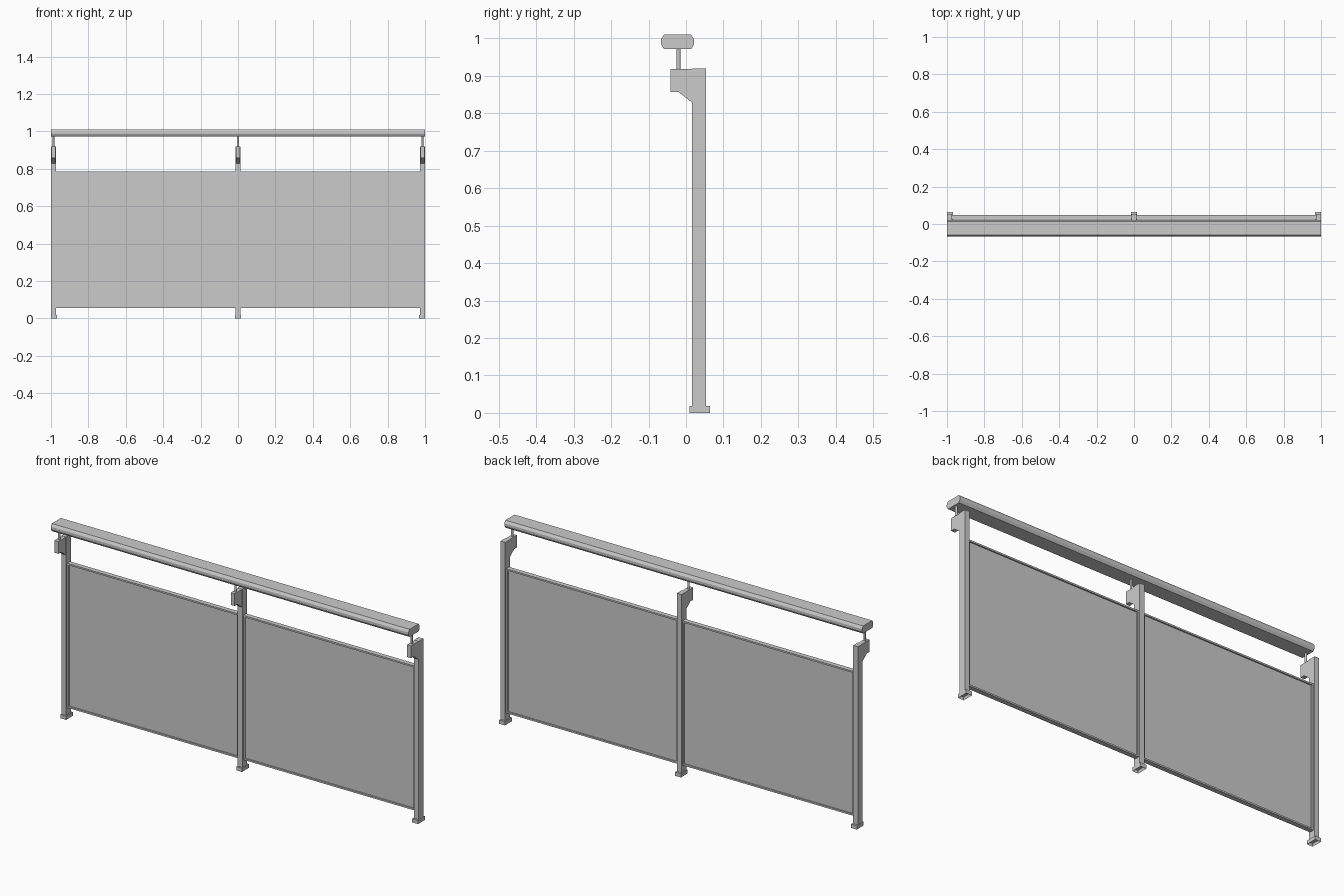
import bpy, bmesh
from mathutils import Vector

if "Cube" in bpy.data.objects:
    bpy.data.objects.remove(bpy.data.objects["Cube"])

grey = bpy.data.materials.new("light grey")
grey.diffuse_color = (0.6, 0.6, 0.6, 1)
grey.use_nodes = True
grey.node_tree.nodes["Principled BSDF"].inputs["Base Color"].default_value = grey.diffuse_color


def finish(bm, name):
    bmesh.ops.recalc_face_normals(bm, faces=bm.faces)
    mesh = bpy.data.meshes.new(name)
    bm.to_mesh(mesh)
    bm.free()
    mesh.materials.append(grey)
    obj = bpy.data.objects.new(name, mesh)
    bpy.context.collection.objects.link(obj)
    return obj


def prism(name, profile, x0, x1):
    """Extrude a (y, z) profile along x."""
    bm = bmesh.new()
    face = bm.faces.new([bm.verts.new((x0, y, z)) for y, z in profile])
    new = bmesh.ops.extrude_face_region(bm, geom=[face])["geom"]
    bmesh.ops.translate(bm, vec=Vector((x1 - x0, 0, 0)),
                        verts=[v for v in new if isinstance(v, bmesh.types.BMVert)])
    return finish(bm, name)


def box(name, x0, x1, y0, y1, z0, z1):
    return prism(name, [(y0, z0), (y1, z0), (y1, z1), (y0, z1)], x0, x1)


def base_shoe(name, x):
    """Foot with a shallow cavity underneath."""
    bm = bmesh.new()
    bmesh.ops.create_cube(bm, size=1)
    bmesh.ops.scale(bm, vec=(0.032, 0.055, 0.019), verts=bm.verts)
    bmesh.ops.translate(bm, vec=(x, 0.0365, 0.0095), verts=bm.verts)
    bottom = min(bm.faces, key=lambda f: f.calc_center_median().z)
    bmesh.ops.inset_region(bm, faces=[bottom], thickness=0.006)
    bmesh.ops.translate(bm, vec=(0, 0, 0.012), verts=bottom.verts)
    return finish(bm, name)


# Handrail with chamfered edges
prism("handrail", [(-0.059, 0.972), (0.014, 0.972), (0.022, 0.985), (0.022, 0.997),
                   (0.014, 1.01), (-0.059, 1.01), (-0.067, 0.997), (-0.067, 0.985)], -1, 1)

# Posts with bracket, pin and foot
for side, x in (("left", -0.986), ("middle", 0), ("right", 0.986)):
    box(side + "_post", x - 0.013, x + 0.013, 0.016, 0.054, 0.017, 0.92)
    prism(side + "_bracket", [(0.018, 0.829), (0.018, 0.919), (-0.042, 0.919),
                              (-0.042, 0.857), (-0.02, 0.857), (0.016, 0.829)],
          x - 0.011, x + 0.011)
    bm = bmesh.new()
    bmesh.ops.create_cone(bm, cap_ends=True, segments=12, radius1=0.005, radius2=0.005, depth=0.06)
    bmesh.ops.translate(bm, vec=(x, -0.02, 0.945), verts=bm.verts)
    finish(bm, side + "_pin")
    base_shoe(side + "_foot", x * 0.998)

# Framed infill panels
Z0, Z1, W = 0.055, 0.785, 0.008
for side, x0, x1 in (("left", -0.973, -0.013), ("right", 0.013, 0.973)):
    box(side + "_panel", x0 + W, x1 - W, 0.031, 0.041, Z0 + W, Z1 - W)
    box(side + "_frame_bottom", x0, x1, 0.024, 0.048, Z0, Z0 + W)
    box(side + "_frame_top", x0, x1, 0.024, 0.048, Z1 - W, Z1)
    box(side + "_frame_side_a", x0, x0 + W, 0.024, 0.048, Z0 + W, Z1 - W)
    box(side + "_frame_side_b", x1 - W, x1, 0.024, 0.048, Z0 + W, Z1 - W)
